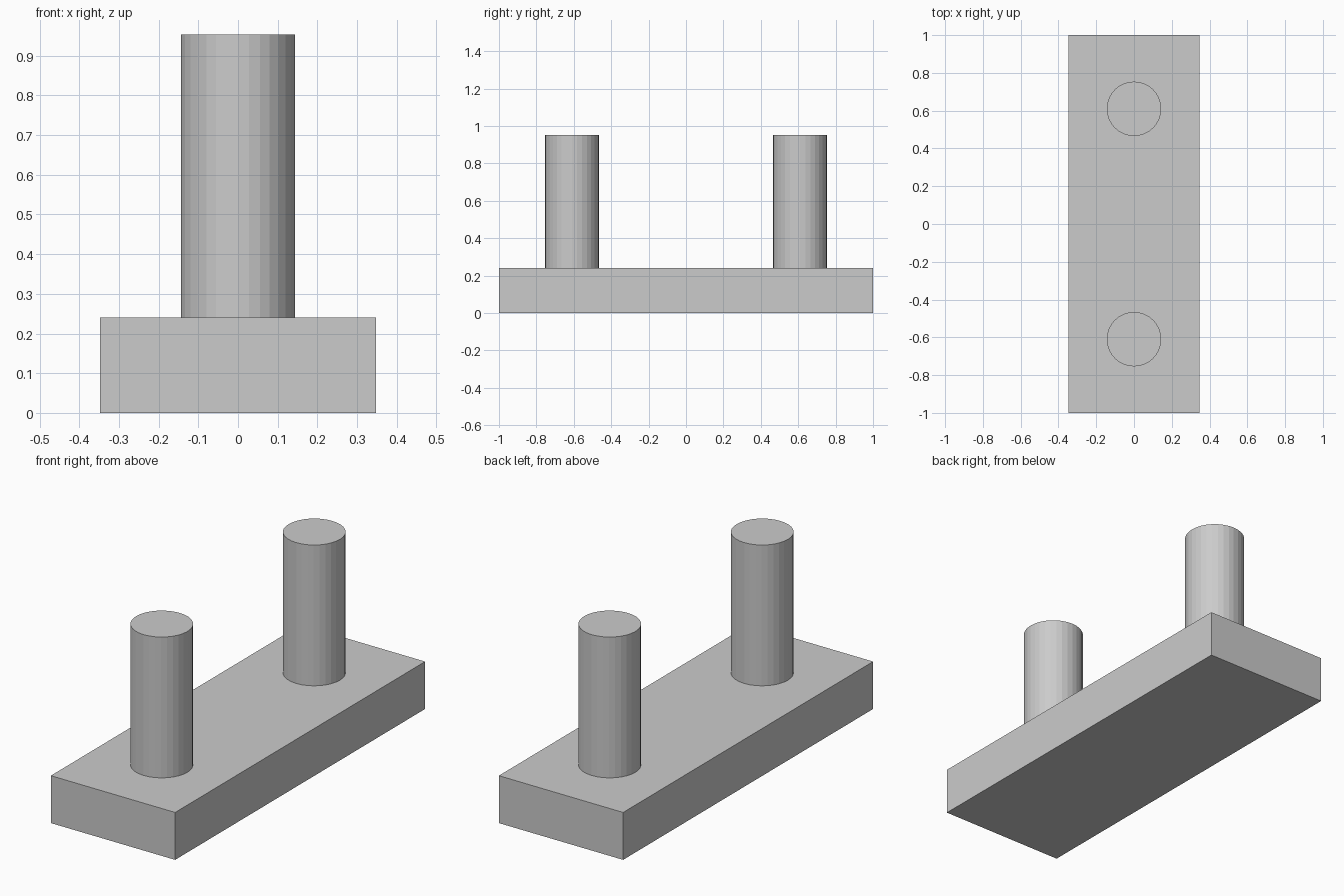
import bpy

if "Cube" in bpy.data.objects:
    bpy.data.objects.remove(bpy.data.objects["Cube"])

BASE_H, TOP = 0.24, 0.953
PEG_R, PEG_Y = 0.144, 0.61

# Rectangular base plate
bpy.ops.mesh.primitive_cube_add(size=1, location=(0, 0, BASE_H / 2))
base = bpy.context.object
base.name = "base_plate"
base.scale = (0.696, 2.0, BASE_H)
bpy.ops.object.transform_apply(location=False, rotation=False, scale=True)

# Two faceted upright pegs standing on the plate
for name, side in (("front_peg", -1), ("back_peg", 1)):
    bpy.ops.mesh.primitive_cylinder_add(
        vertices=32, radius=PEG_R, depth=TOP - BASE_H,
        location=(0, side * PEG_Y, (TOP + BASE_H) / 2))
    bpy.context.object.name = name
